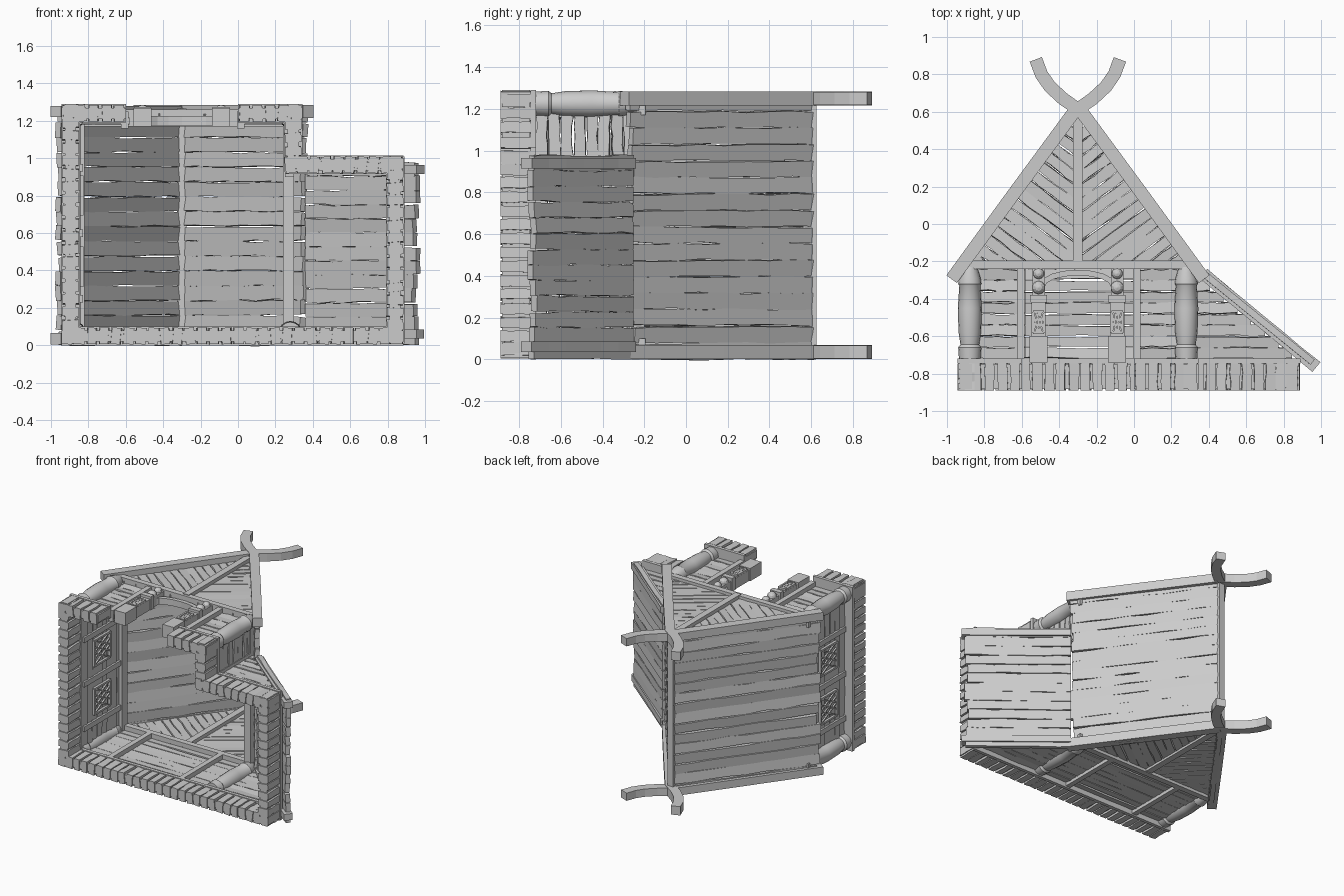
import bpy, bmesh, math, random
from mathutils import Vector as V

random.seed(4)
if "Cube" in bpy.data.objects:
    bpy.data.objects.remove(bpy.data.objects["Cube"])

wood = bpy.data.materials.new("plain_grey_wood")
wood.use_nodes = True
GREY = (0.6, 0.6, 0.6, 1)
wood.diffuse_color = GREY
wood.node_tree.nodes["Principled BSDF"].inputs["Base Color"].default_value = GREY

X, Y, Z = V((1, 0, 0)), V((0, 1, 0)), V((0, 0, 1))
RIDGE = -0.3          # x of the roof ridge
BACK, FRONT, ANNEX = 0.05, 1.2, 0.94   # z of the end walls


def finish(name, bm, smooth=False):
    bmesh.ops.recalc_face_normals(bm, faces=bm.faces)
    me = bpy.data.meshes.new(name)
    bm.to_mesh(me)
    bm.free()
    ob = bpy.data.objects.new(name, me)
    bpy.context.collection.objects.link(ob)
    me.materials.append(wood)
    if smooth:
        bpy.ops.object.select_all(action='DESELECT')
        ob.select_set(True)
        bpy.context.view_layer.objects.active = ob
        bpy.ops.object.shade_smooth_by_angle(angle=math.radians(35))


def sweep(bm, points, side, w, t, wobble=0.0):
    """Rectangular bar along points; side is its thickness direction."""
    rings = []
    for i, p in enumerate(points):
        d = (points[min(i + 1, len(points) - 1)] - points[max(i - 1, 0)]).normalized()
        u = side.cross(d).normalized()
        a, b = (w / 2 + random.uniform(-wobble, wobble) for _ in range(2))
        rings.append([bm.verts.new(p + u * m + side * n) for m, n in
                      ((a, t / 2), (-b, t / 2), (-b, -t / 2), (a, -t / 2))])
    for r, s in zip(rings, rings[1:]):
        for k in range(4):
            bm.faces.new((r[k], r[k - 1], s[k - 1], s[k]))
    bm.faces.new(rings[0])
    bm.faces.new(rings[-1][::-1])


def plank(bm, a, b, side, w, t, wobble=0.006, n=6):
    sweep(bm, [a.lerp(b, i / n) for i in range(n + 1)], side.normalized(), w, t, wobble)


def box(bm, x0, x1, y0, y1, z0, z1):
    sweep(bm, [V((x0, (y0 + y1) / 2, (z0 + z1) / 2)), V((x1, (y0 + y1) / 2, (z0 + z1) / 2))],
          Z, y1 - y0, z1 - z0)


# Roof slopes: boards run down the slope and stack along the depth
def roof(name, top, low, depth, count):
    bm = bmesh.new()
    along = (low - top).normalized()
    normal = along.cross(Z)
    step = depth / count
    for i in range(count):
        z = Z * (i + 0.5) * step
        tilt = Z * random.uniform(-0.004, 0.004)
        plank(bm, top + z, low + z + tilt + along * random.uniform(-0.02, 0.015),
              normal + Z * random.uniform(-0.12, 0.12), step * 0.96, 0.035, 0.005, 8)
    finish(name, bm)


ridge = V((RIDGE, 0.61, 0))
eave_l, eave_r = V((-0.955, -0.28, 0)), V((0.355, -0.27, 0))
annex_top, annex_low = V((0.37, -0.265, 0)), V((0.955, -0.74, 0))
roof("left_roof", ridge, eave_l, 1.27, 16)
roof("right_roof", ridge, eave_r, 1.27, 16)
roof("annex_roof", annex_top, annex_low, 0.98, 13)

# Barge boards crossing at the ridge and curling into horns
for name, z in (("back_barge_boards", 0.035), ("front_barge_boards", 1.25)):
    bm = bmesh.new()
    for s in (-1, 1):
        path = [V((RIDGE + s * dx, y, z)) for dx, y in
                ((0.675, -0.295), (0.34, 0.165), (0.02, 0.6), (-0.08, 0.67),
                 (-0.15, 0.735), (-0.195, 0.8), (-0.225, 0.88))]
        sweep(bm, path, Z, 0.07, 0.065 + 0.004 * s)
    finish(name, bm)
bm = bmesh.new()
for z in (0.06, 0.94):
    plank(bm, annex_top + Z * z, V((0.975, -0.765, z)), Z, 0.065, 0.05, 0.002)
finish("annex_barge_boards", bm)

# Ridge pole, eave plates and collar beams
bm = bmesh.new()
box(bm, RIDGE - 0.025, RIDGE + 0.025, 0.56, 0.625, 0.02, 1.27)
box(bm, 0.24, 0.3, -0.27, -0.2, 0.05, 1.22)
box(bm, -0.88, -0.82, -0.27, -0.2, 0.05, 1.22)
for z in (0.01, 1.17):
    box(bm, -0.93, 0.34, -0.24, -0.195, z, z + 0.09)
finish("roof_beams", bm)


# Gable ends: boards slanting down to a centre post
def gable(name, z):
    bm = bmesh.new()
    box(bm, RIDGE - 0.025, RIDGE + 0.025, -0.22, 0.57, z - 0.035, z + 0.045)
    s = -0.6
    while s < 0.5:
        d0, d1 = max(0, (-0.22 - s) / 0.75), (0.6 - s) / 2.1
        for side in (-1, 1):
            if d1 - d0 > 0.03:
                plank(bm, V((RIDGE + side * d0, s + 0.75 * d0, z)),
                      V((RIDGE + side * d1, s + 0.75 * d1, z)),
                      Z + Y * random.uniform(-0.1, 0.1), 0.055, 0.035, 0.005, 4)
        s += 0.076
    finish(name, bm)


gable("back_gable", BACK)
gable("front_gable", FRONT + 0.02)


# Horizontal wall boards; right end may follow the annex slope
def wall(name, x0, x1, z, y0=-0.72, slope=False):
    bm = bmesh.new()
    for i in range(8):
        y = y0 + 0.03 + i * 0.06
        end = 0.37 + (-0.3 - y) / 0.82 if slope else x1
        if end > x0 + 0.02:
            plank(bm, V((x0, y, z)), V((end, y, z)), Z + Y * random.uniform(-0.15, 0.15),
                  0.055, 0.03, 0.005)
    finish(name, bm)


wall("back_wall", -0.88, 0.3, BACK)
wall("front_wall_left", -0.88, -0.58, FRONT)
wall("front_wall_right", 0.0, 0.29, FRONT)
wall("annex_back_wall", 0.3, 0, BACK, slope=True)
wall("annex_front_wall", 0.29, 0, ANNEX, slope=True)

# Side walls: boards run along the depth
for name, x, z0, z1 in (("left_wall", -0.86, 0.05, 1.22), ("right_wall", 0.28, 0.94, 1.2)):
    bm = bmesh.new()
    for i in range(8):
        y = -0.69 + i * 0.06
        plank(bm, V((x, y, z0)), V((x, y, z1)), X + Y * random.uniform(-0.15, 0.15),
              0.053, 0.03, 0.005)
    finish(name, bm)

# Wall studs
bm = bmesh.new()
for x in (-0.605, 0.015):
    for z in (BACK, FRONT):
        box(bm, x - 0.02, x + 0.02, -0.72, -0.2, z - 0.04, z + 0.05)
box(bm, 0.25, 0.3, -0.72, -0.25, BACK - 0.03, BACK + 0.05)
box(bm, 0.25, 0.3, -0.72, -0.25, ANNEX - 0.04, ANNEX + 0.04)
for z in (0.25, 0.6, 0.95):
    box(bm, -0.89, -0.83, -0.72, -0.25, z - 0.02, z + 0.02)
finish("wall_studs", bm)


# Lattice panel in a frame, spread along direction d and along y
def lattice(bm, c, d, half, tall, out):
    for s in (-1, 1):
        plank(bm, c + d * s * half - Y * tall, c + d * s * half + Y * tall, out, 0.014, 0.02, 0, 1)
        plank(bm, c - d * half + Y * s * tall, c + d * half + Y * s * tall, out, 0.014, 0.02, 0, 1)
        for k in range(-1, 2):
            m = c + d * k * half * 0.5
            plank(bm, m - d * half * 0.5 - Y * s * tall, m + d * half * 0.5 + Y * s * tall,
                  out, 0.01, 0.012, 0, 1)


bm = bmesh.new()
for z in (0.42, 0.8):
    lattice(bm, V((-0.89, -0.5, z)), Z, 0.1, 0.1, X)
    lattice(bm, V((-0.835, -0.5, z)), Z, 0.1, 0.1, X)
finish("left_windows", bm)


# Carved door posts with lattice panel and round head
bm = bmesh.new()
for x in (-0.51, -0.09):
    for hw, y0, y1, top in ((0.048, -0.74, -0.6, 1.27), (0.038, -0.6, -0.42, 1.255),
                            (0.045, -0.42, -0.38, 1.275), (0.034, -0.38, -0.23, 1.25)):
        box(bm, x - hw, x + hw, y0, y1, 1.17, top)
    lattice(bm, V((x, -0.525, 1.26)), X, 0.03, 0.055, Z)
    for y, r in ((-0.34, 0.036), (-0.265, 0.03)):
        ball = bmesh.ops.create_uvsphere(bm, u_segments=10, v_segments=6, radius=r)["verts"]
        bmesh.ops.translate(bm, verts=ball, vec=(x, y, 1.25))
finish("carved_door_posts", bm)

# Door arch
bm = bmesh.new()
arch = [V((RIDGE - 0.19 * math.cos(a), -0.33 + 0.07 * math.sin(a), FRONT))
        for a in (math.pi * i / 8 for i in range(9))]
sweep(bm, arch, Z, 0.03, 0.05)
finish("door_arch", bm)

# Turned corner columns lying along the house height
PROFILE = ((0.0, -0.72), (0.058, -0.72), (0.062, -0.66), (0.05, -0.645), (0.06, -0.58),
           (0.064, -0.45), (0.056, -0.33), (0.062, -0.32), (0.058, -0.29), (0.04, -0.23), (0, -0.23))
for name, x, z in (("front_left_column", 0.28, 1.225), ("front_right_column", -0.878, 1.225),
                   ("back_left_column", 0.28, 0.066), ("back_right_column", -0.878, 0.066)):
    bm = bmesh.new()
    vs = [bm.verts.new((x + r, y, z)) for r, y in PROFILE]
    es = [bm.edges.new(p) for p in zip(vs, vs[1:])]
    bmesh.ops.spin(bm, geom=vs + es, cent=(x, 0, z), axis=Y, angle=math.tau, steps=16)
    bmesh.ops.remove_doubles(bm, verts=bm.verts, dist=0.0005)
    finish(name, bm, True)


# Foundation: upright slats against a core, capped by a sill
def foundation(name, a, b, out):
    bm = bmesh.new()
    a, b = V((a[0], 0, a[1])), V((b[0], 0, b[1]))
    d = (b - a).normalized()
    plank(bm, a - Y * 0.815, b - Y * 0.815, out, 0.135, 0.06, 0, 1)
    plank(bm, a - Y * 0.732, b - Y * 0.732, out, 0.026, 0.1, 0, 1)
    n = max(2, round((b - a).length / 0.066))
    for i in range(n):
        p = a.lerp(b, (i + 0.5) / n)
        plank(bm, p - Y * 0.89, p - Y * 0.745, out + d * random.uniform(-0.12, 0.12),
              0.052, 0.088, 0.004, 3)
    finish(name, bm)


foundation("back_foundation", (-0.945, 0.05), (0.885, 0.05), Z)
foundation("right_foundation", (-0.895, 0.01), (-0.895, 1.29), X)
foundation("front_foundation_right", (-0.945, 1.24), (-0.6, 1.24), Z)
foundation("front_foundation_left", (0.0, 1.24), (0.345, 1.24), Z)
foundation("step_foundation", (0.295, 0.93), (0.295, 1.29), X)
foundation("annex_front_foundation", (0.25, 0.965), (0.885, 0.965), Z)
foundation("annex_side_foundation", (0.84, 0.01), (0.84, 1.01), X)
